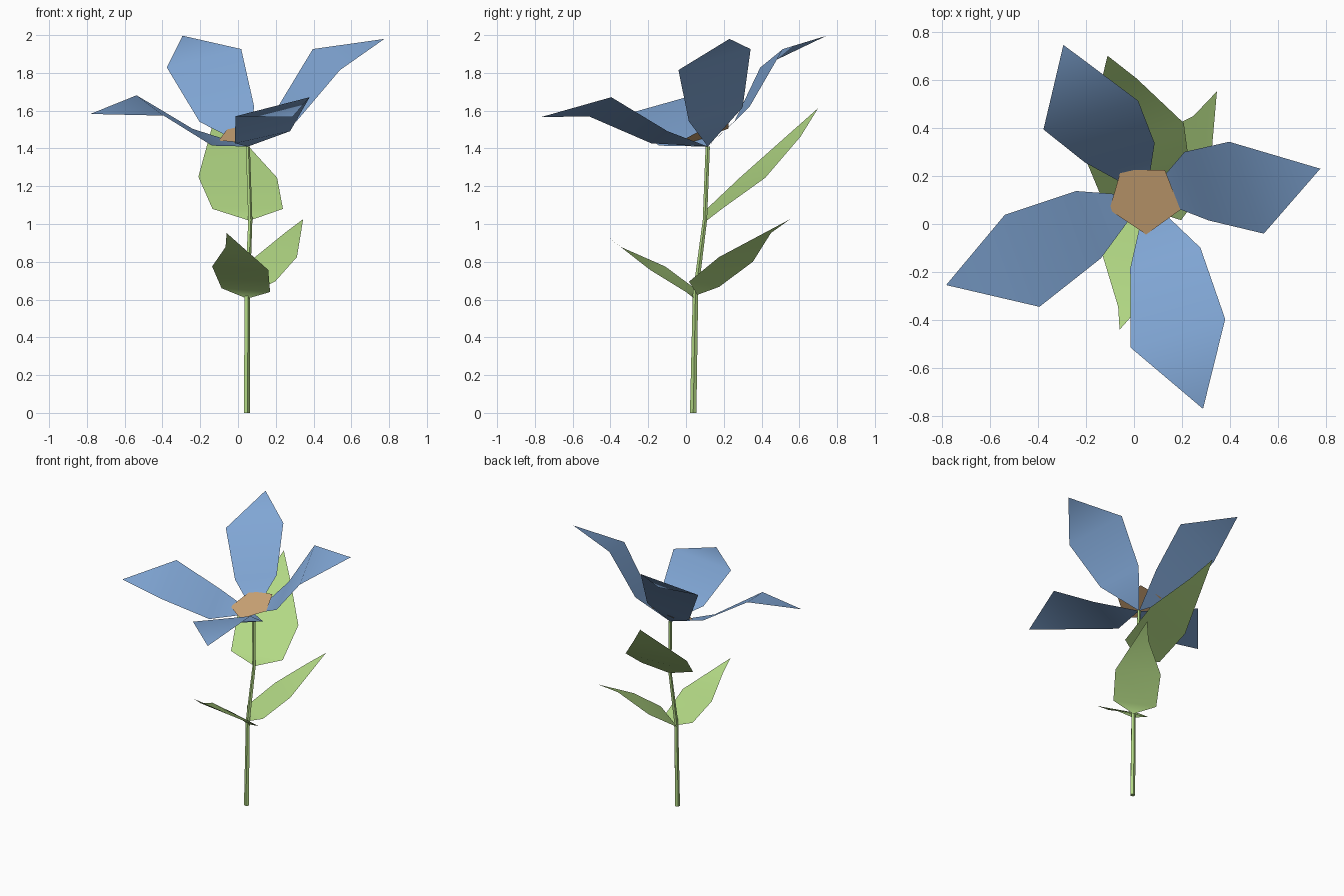
import bpy, math
from mathutils import Vector, Matrix

if "Cube" in bpy.data.objects:
    bpy.data.objects.remove(bpy.data.objects["Cube"])


def material(name, rgb):
    m = bpy.data.materials.new(name)
    m.diffuse_color = (*rgb, 1)
    m.use_nodes = True
    m.node_tree.nodes["Principled BSDF"].inputs["Base Color"].default_value = m.diffuse_color
    return m


green = material("leaf green", (0.445, 0.686, 0.231))
blue = material("petal blue", (0.223, 0.392, 0.68))
tan = material("flower centre tan", (0.631, 0.392, 0.188))


def add(name, verts, faces, mat, smooth=False):
    me = bpy.data.meshes.new(name)
    me.from_pydata([tuple(v) for v in verts], [], faces)
    me.materials.append(mat)
    for p in me.polygons:
        p.use_smooth = smooth
    ob = bpy.data.objects.new(name, me)
    bpy.context.collection.objects.link(ob)
    return ob


# Stem: five-sided tapering tube along a bent path (x, y, z, radius)
path = [(0.045, 0.038, 0, 0.018), (0.048, 0.05, 0.63, 0.015),
        (0.064, 0.1, 1.02, 0.012), (0.051, 0.115, 1.41, 0.012)]
N = 5
verts, faces = [], []
for x, y, z, r in path:
    for i in range(N):
        a = math.tau * i / N
        verts.append((x + r * math.cos(a), y + r * math.sin(a), z))
for k in range(len(path) - 1):
    for i in range(N):
        j = (i + 1) % N
        faces.append((k * N + i, k * N + j, k * N + N + j, k * N + N + i))
faces += [tuple(reversed(range(N))), tuple(range(len(verts) - N, len(verts)))]
add("stem", verts, faces, green)

# Petals: one blade turned four times about the tilted flower axis
# Blade points: base, left, right, left, right, tip
base = Vector((0.052, 0.115, 1.41))
axis = Vector((-0.149, -0.342, 1)).normalized()
petal = [base, (0.21, 0.30, 1.618), (0.31, 0.015, 1.544),
         (0.396, 0.342, 1.926), (0.54, -0.04, 1.815), (0.775, 0.23, 1.98)]
petal_faces = [(0, 2, 1), (1, 2, 4, 3), (3, 4, 5)]
for k, where in enumerate(("right", "back", "left", "front")):
    rot = Matrix.Rotation(k * math.pi / 2, 3, axis)
    add(where + "_petal", [base + rot @ (Vector(p) - base) for p in petal],
        petal_faces, blue, True)

# Flower centre: flat tilted pentagon
centre = Vector((0.043, 0.105, 1.479))
u = Vector((0, -1, 0))
u = (u - axis * u.dot(axis)).normalized()
add("flower_centre",
    [centre + 0.157 * (Matrix.Rotation(math.tau * i / 5, 3, axis) @ u)
     for i in range(5)], [tuple(range(5))], tan)


# Leaves: base, left, right, left, right, tip, then one extra point near the tip
def leaf(name, pts, extra_on_right):
    f = [(0, 2, 1), (1, 2, 4, 3)]
    f += [(3, 4, 6), (3, 6, 5)] if extra_on_right else [(3, 4, 6), (6, 4, 5)]
    add(name, pts, f, green, True)


leaf("upper_back_leaf", [
    (0.06, 0.11, 1.018), (-0.135, 0.11, 1.08), (0.238, 0.19, 1.08),
    (-0.21, 0.29, 1.25), (0.207, 0.42, 1.245),
    (-0.11, 0.70, 1.614), (0.01, 0.606, 1.462)], True)
leaf("lower_right_leaf", [
    (0.055, 0.06, 0.625), (-0.05, 0.175, 0.667), (0.196, 0.016, 0.695),
    (0.06, 0.354, 0.80), (0.312, 0.175, 0.825),
    (0.345, 0.552, 1.026), (0.248, 0.45, 0.953)], False)
leaf("lower_front_leaf", [
    (0.048, 0.045, 0.605), (0.17, 0.0, 0.64), (-0.087, 0.045, 0.66),
    (0.16, -0.19, 0.757), (-0.137, -0.11, 0.775),
    (-0.06, -0.44, 0.952), (-0.066, -0.344, 0.878)], True)
